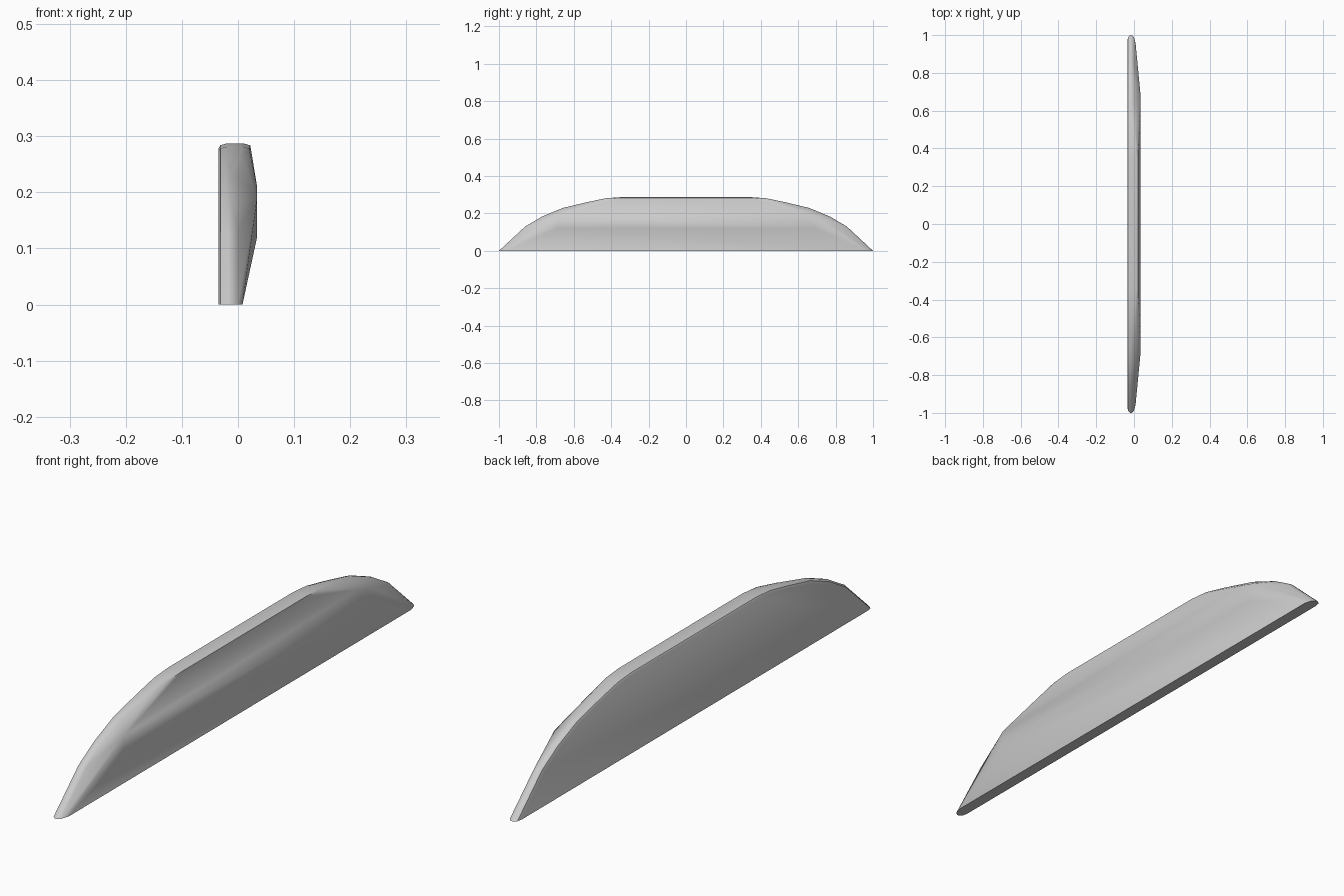
import bpy, bmesh

if "Cube" in bpy.data.objects:
    bpy.data.objects.remove(bpy.data.objects["Cube"])

# Half outline of the curved plank: y, z, and x where the rim meets the front
outline = [(1.0, 0.0, 0.0), (0.86, 0.13, 0.0), (0.77, 0.183, 0.0),
           (0.66, 0.229, 0.0), (0.53, 0.26, 0.012), (0.43, 0.281, 0.02), (0.35, 0.287, 0.022)]
# Raised front plateau (x, y, z) and its lower front edge
front = [(0.034, 0.69, 0.12), (0.034, 0.69, 0.19), (0.034, 0.62, 0.21),
         (0.008, 0.96, 0.0)]

points = list(front)
for y, z, xf in outline:
    # Rounded rim section: back face, back edge, crown, front edge
    for x, s in ((-0.035, 0.97), (-0.031, 0.99), (-0.02, 1.0),
                 (xf - 0.012, 1.0), (xf, 0.988)):
        points.append((x, y * s, z * s))

# Mirror the half section and skin it as a convex body
bm = bmesh.new()
for x, y, z in points:
    for side in (1, -1):
        bm.verts.new((x, y * side, z))
result = bmesh.ops.convex_hull(bm, input=bm.verts[:])
loose = [v for v in bm.verts if not v.link_faces]
bmesh.ops.delete(bm, geom=loose, context='VERTS')
bmesh.ops.dissolve_limit(bm, angle_limit=0.01, verts=bm.verts[:], edges=bm.edges[:])
bmesh.ops.recalc_face_normals(bm, faces=bm.faces[:])
mesh = bpy.data.meshes.new("curved_plank")
bm.to_mesh(mesh)
bm.free()

# Smooth the rounded rim while keeping the hard front and base edges
plank = bpy.data.objects.new("curved_plank", mesh)
bpy.context.collection.objects.link(plank)
bpy.context.view_layer.objects.active = plank
plank.select_set(True)
bpy.ops.object.shade_smooth_by_angle(angle=0.6)
